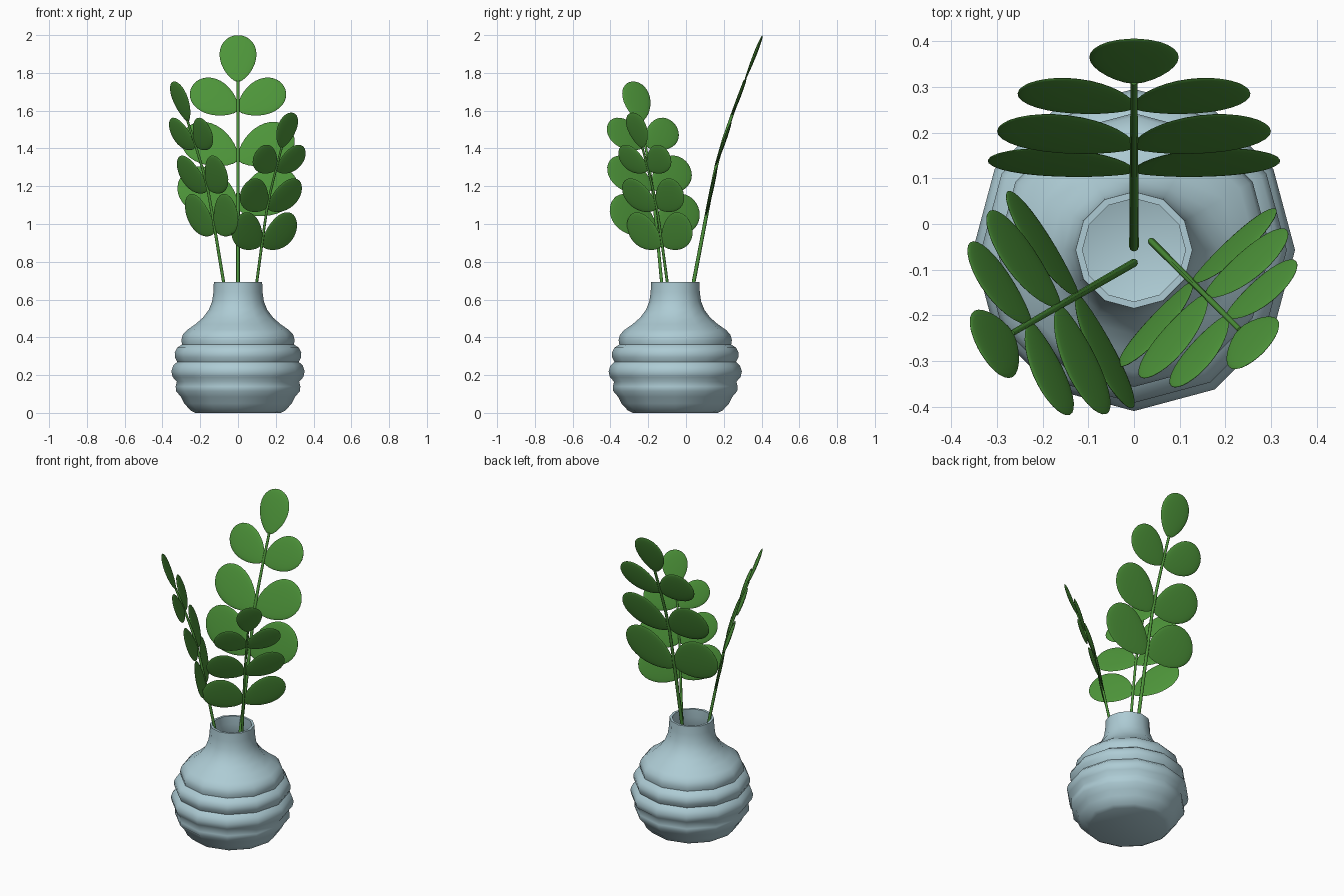
import bpy, bmesh, math
from mathutils import Vector

if "Cube" in bpy.data.objects:
    bpy.data.objects.remove(bpy.data.objects["Cube"])


def material(name, rgb):
    m = bpy.data.materials.new(name)
    m.diffuse_color = (*rgb, 1)
    m.use_nodes = True
    m.node_tree.nodes["Principled BSDF"].inputs["Base Color"].default_value = m.diffuse_color
    return m


CERAMIC = material("pale_blue_ceramic", (0.42, 0.60, 0.66))
GREEN = material("leaf_green", (0.075, 0.30, 0.042))


def finish(bm, name, mat, angle):
    bmesh.ops.recalc_face_normals(bm, faces=bm.faces)
    me = bpy.data.meshes.new(name)
    bm.to_mesh(me)
    bm.free()
    me.materials.append(mat)
    ob = bpy.data.objects.new(name, me)
    bpy.context.collection.objects.link(ob)
    bpy.ops.object.select_all(action='DESELECT')
    ob.select_set(True)
    bpy.context.view_layer.objects.active = ob
    bpy.ops.object.shade_smooth_by_angle(angle=math.radians(angle))
    return ob


def skin(bm, rings):
    # bridge equal closed rings and cap both ends
    vs = [[bm.verts.new(p) for p in r] for r in rings]
    n = len(vs[0])
    for a, b in zip(vs, vs[1:]):
        for i in range(n):
            j = (i + 1) % n
            bm.faces.new((a[i], a[j], b[j], b[i]))
    bm.faces.new(vs[0])
    bm.faces.new(vs[-1])


# Vase: twelve-sided ribbed body with a hollow neck
outer = [(0.225, 0.0), (0.25, 0.012), (0.285, 0.05), (0.302, 0.085), (0.328, 0.115),
         (0.33, 0.14), (0.324, 0.165), (0.346, 0.19), (0.353, 0.22), (0.343, 0.25),
         (0.322, 0.27), (0.334, 0.295), (0.335, 0.32), (0.322, 0.345), (0.296, 0.362),
         (0.300, 0.385), (0.292, 0.415), (0.268, 0.44), (0.225, 0.47), (0.185, 0.505),
         (0.155, 0.545), (0.137, 0.59), (0.130, 0.64), (0.128, 0.692)]
inner = [(0.113, 0.692), (0.115, 0.64), (0.122, 0.59), (0.14, 0.54), (0.20, 0.475),
         (0.27, 0.40), (0.31, 0.30), (0.325, 0.22), (0.30, 0.13), (0.22, 0.025)]
bm = bmesh.new()
skin(bm, [[(r * math.cos(i * math.pi / 6), -0.057 + r * math.sin(i * math.pi / 6), z)
           for i in range(12)] for r, z in outer + inner])
finish(bm, "vase", CERAMIC, 60)

# Stem path (outward, up), measured from the stem foot inside the vase
PATH = [(0, 0), (0.09, 0.39), (0.155, 0.73), (0.178, 0.85), (0.213, 1.02),
        (0.25, 1.15), (0.302, 1.30), (0.362, 1.46)]
# Leaf pairs: outward, up, length, half width, plane tilt (degrees)
PAIRS = [(0.162, 0.775, 0.352, 0.125, 13), (0.215, 1.035, 0.33, 0.115, 20),
         (0.302, 1.30, 0.28, 0.10, 21)]
TIP = (0.357, 1.45, 0.268, 0.098, 21.5)


def add_leaf(bm, place, spec, roll):
    # flattened egg shape lying in the plane spanned by the stem and the side axis
    h, z, length, half, tilt = spec
    t = math.radians(tilt)
    up = Vector((math.sin(t), 0, math.cos(t)))
    nor = Vector((math.cos(t), 0, -math.sin(t)))
    side = Vector((0, 1, 0))
    a = math.radians(roll)
    along = up * math.cos(a) + side * math.sin(a)
    across = side * math.cos(a) - up * math.sin(a)
    res = bmesh.ops.create_uvsphere(bm, u_segments=24, v_segments=14, radius=1)
    for v in res["verts"]:
        s = max(0.0, (v.co.z + 1) / 2) ** 0.75
        p = (Vector((h, 0, z)) + along * (s * length)
             + across * (v.co.x * half) + nor * (v.co.y * 0.009))
        v.co = place(p)


def sprig(name, foot, heading, scale):
    c, s = math.cos(math.radians(heading)), math.sin(math.radians(heading))

    def place(p):
        return Vector(foot) + scale * Vector((p.x * c - p.y * s, p.x * s + p.y * c, p.z))

    # Stem: slim tapered tube
    rings = []
    for i, (h, z) in enumerate(PATH):
        p0, p1 = PATH[max(i - 1, 0)], PATH[min(i + 1, len(PATH) - 1)]
        d = Vector((p1[0] - p0[0], 0, p1[1] - p0[1])).normalized()
        nor = Vector((d.z, 0, -d.x))
        r = 0.0105 - 0.0004 * i
        rings.append([place(Vector((h, 0, z)) + nor * (r * math.cos(k * math.pi / 4))
                            + Vector((0, r * math.sin(k * math.pi / 4), 0)))
                      for k in range(8)])
    bm = bmesh.new()
    skin(bm, rings)
    finish(bm, name + "_stem", GREEN, 60)

    # Leaves: three mirrored pairs and one at the tip
    bm = bmesh.new()
    for spec in PAIRS:
        for roll in (60, -60):
            add_leaf(bm, place, spec, roll)
    add_leaf(bm, place, TIP, 0)
    finish(bm, name + "_leaves", GREEN, 80)


sprig("back", (0, -0.05, 0.30), 90, 1.0)
sprig("left", (0, -0.085, 0.30), 210, 0.856)
sprig("right", (0.038, -0.038, 0.30), 315, 0.759)
